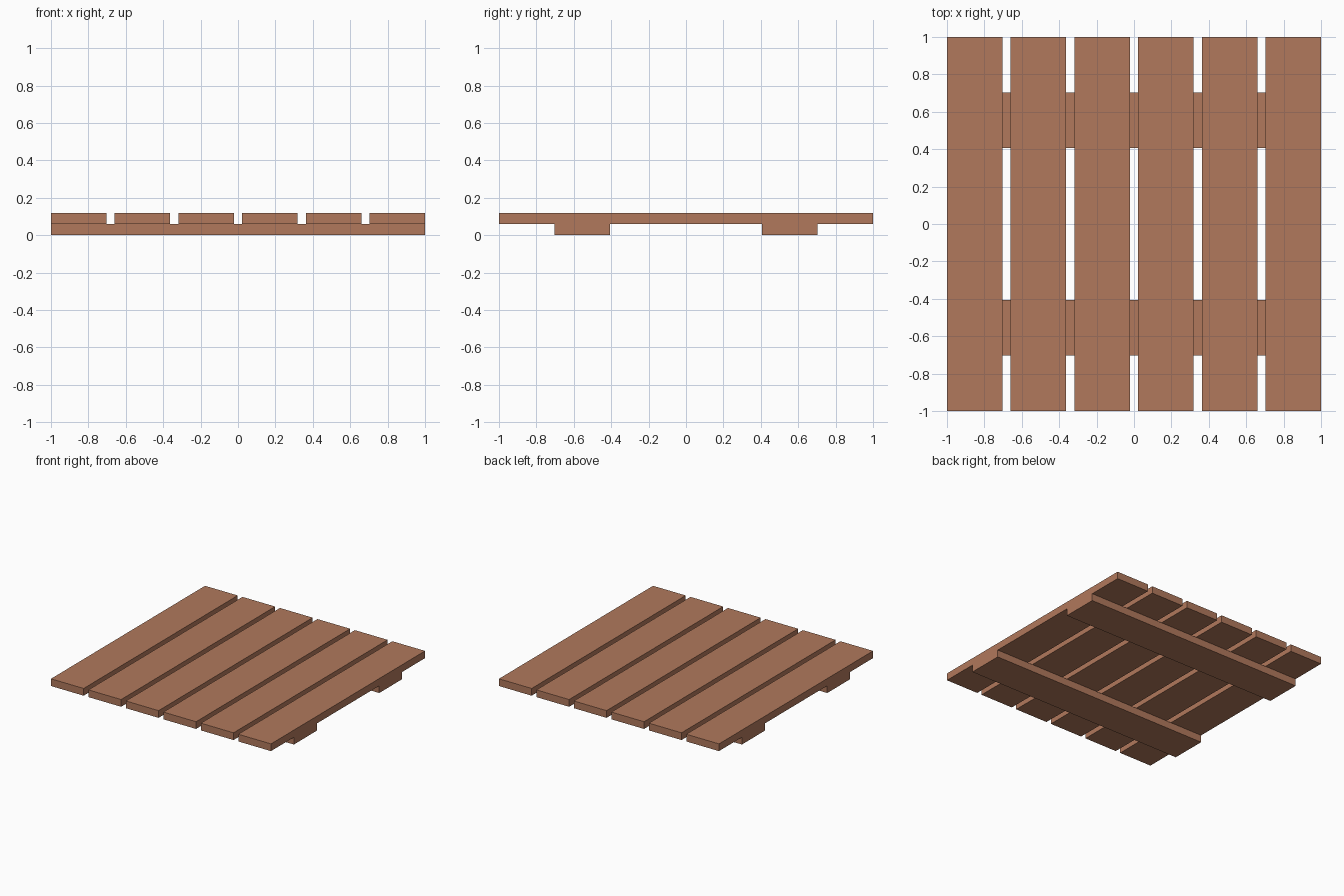
import bpy
import bmesh

if "Cube" in bpy.data.objects:
    bpy.data.objects.remove(bpy.data.objects["Cube"])

WIDTH = 0.297      # board width
THICK = 0.0594     # board thickness
GAP = (2 - 6 * WIDTH) / 5

wood = bpy.data.materials.new("brown wood")
wood.diffuse_color = (0.44, 0.19, 0.107, 1)
wood.use_nodes = True
wood.node_tree.nodes["Principled BSDF"].inputs["Base Color"].default_value = wood.diffuse_color


def board(name, center, size):
    """A plain rectangular board."""
    bm = bmesh.new()
    bmesh.ops.create_cube(bm, size=1)
    bmesh.ops.scale(bm, vec=size, verts=bm.verts)
    mesh = bpy.data.meshes.new(name)
    bm.to_mesh(mesh)
    bm.free()
    mesh.materials.append(wood)
    obj = bpy.data.objects.new(name, mesh)
    obj.location = center
    bpy.context.collection.objects.link(obj)
    return obj


# Six deck planks running front to back
for i in range(6):
    x = -1 + WIDTH / 2 + i * (WIDTH + GAP)
    board(f"deck_plank_{i + 1}", (x, 0, THICK * 1.5), (WIDTH, 2, THICK))

# Two cross rails underneath
for name, side in (("front_rail", -1), ("back_rail", 1)):
    board(name, (0, side * 0.554, THICK / 2), (2, WIDTH, THICK))
